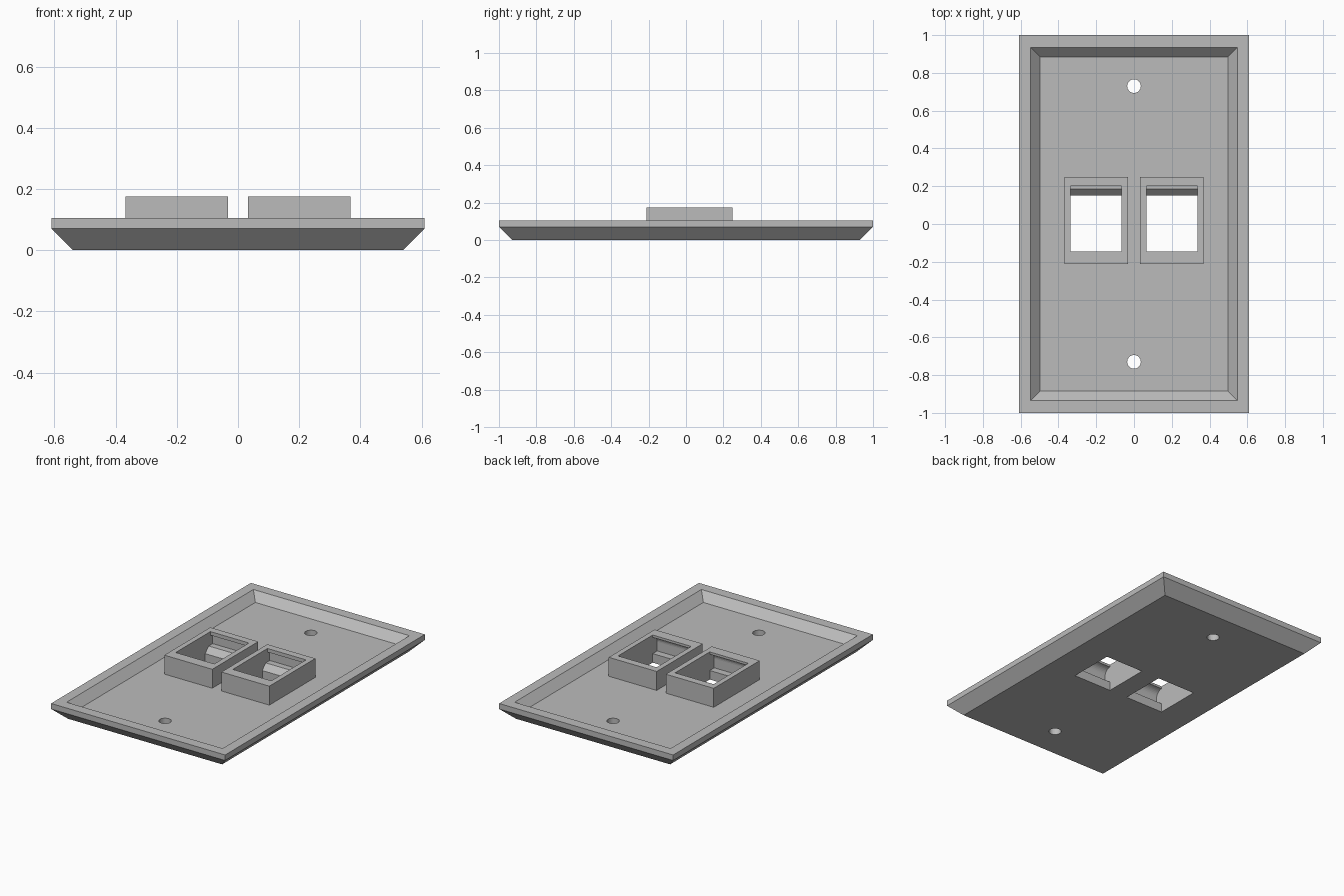
import bpy
import bmesh
import math

cube = bpy.data.objects.get("Cube")
if cube:
    bpy.data.objects.remove(cube, do_unlink=True)

FLOOR, RIM, TOP = 0.055, 0.105, 0.175
JACK_X = 0.2

grey = bpy.data.materials.new("light_grey_plastic")
grey.use_nodes = True
colour = (0.5, 0.5, 0.5, 1)
grey.diffuse_color = colour
grey.node_tree.nodes["Principled BSDF"].inputs["Base Color"].default_value = colour


def loft(name, rings):
    """Skin a stack of equal-length point rings and cap both ends."""
    bm = bmesh.new()
    loops = [[bm.verts.new(p) for p in ring] for ring in rings]
    n = len(loops[0])
    for a, b in zip(loops, loops[1:]):
        for i in range(n):
            j = (i + 1) % n
            bm.faces.new((a[i], a[j], b[j], b[i]))
    bm.faces.new(loops[0])
    bm.faces.new(loops[-1])
    bmesh.ops.recalc_face_normals(bm, faces=bm.faces)
    mesh = bpy.data.meshes.new(name)
    bm.to_mesh(mesh)
    bm.free()
    mesh.materials.append(grey)
    obj = bpy.data.objects.new(name, mesh)
    bpy.context.collection.objects.link(obj)
    return obj


def rect(hx, hy, z, cx=0, cy=0):
    return [(cx + sx * hx, cy + sy * hy, z)
            for sx, sy in ((-1, -1), (1, -1), (1, 1), (-1, 1))]


def circle(r, z, cy, n=32):
    return [(r * math.cos(math.tau * i / n), cy + r * math.sin(math.tau * i / n), z)
            for i in range(n)]


def cut(obj, cutters):
    """Subtract the cutters and bake the result into the mesh."""
    bpy.context.view_layer.objects.active = obj
    for c in cutters:
        mod = obj.modifiers.new("cut", 'BOOLEAN')
        mod.operation = 'DIFFERENCE'
        mod.solver = 'EXACT'
        mod.object = c
        bpy.ops.object.modifier_apply(modifier=mod.name)


# Plate: chamfered outside, square rim, sloping walls down to the recess floor
plate = loft("wall_plate", [
    rect(0.54, 0.93, 0), rect(0.61, 1, 0.07), rect(0.61, 1, RIM),
    rect(0.547, 0.935, RIM), rect(0.498, 0.885, FLOOR)])

# Jack opening in side profile: rounded catch at the front, ramped ledge behind
arc = [(-0.145 - 0.045 * math.cos(a), 0.115 + 0.045 * math.sin(a))
       for a in (math.radians(90 * i / 8) for i in range(9))]
profile = [(0.15, -0.1), (0.15, FLOOR), (0.185, 0.09), (0.225, 0.09),
           (0.225, 0.152), (0.202, 0.152), (0.202, 0.3), (-0.145, 0.3)]
profile += arc[::-1] + [(-0.19, FLOOR + 0.002), (-0.145, FLOOR + 0.002), (-0.145, -0.1)]

# Raised jack frames
helpers = []
for side, label in ((1, "left"), (-1, "right")):
    cx = side * JACK_X
    opening = loft("opening_cutter", [[(cx + dx, y, z) for y, z in profile]
                                      for dx in (-0.135, 0.135)])
    frame = loft(label + "_jack_frame", [rect(0.168, 0.23, z, cx, 0.018)
                                         for z in (FLOOR, TOP)])
    cut(frame, [opening])
    helpers.append(opening)

# Screw holes
for y in (0.73, -0.73):
    helpers.append(loft("screw_cutter", [circle(0.036, z, y) for z in (-0.1, 0.3)]))
cut(plate, helpers)

for h in helpers:
    bpy.data.objects.remove(h, do_unlink=True)
